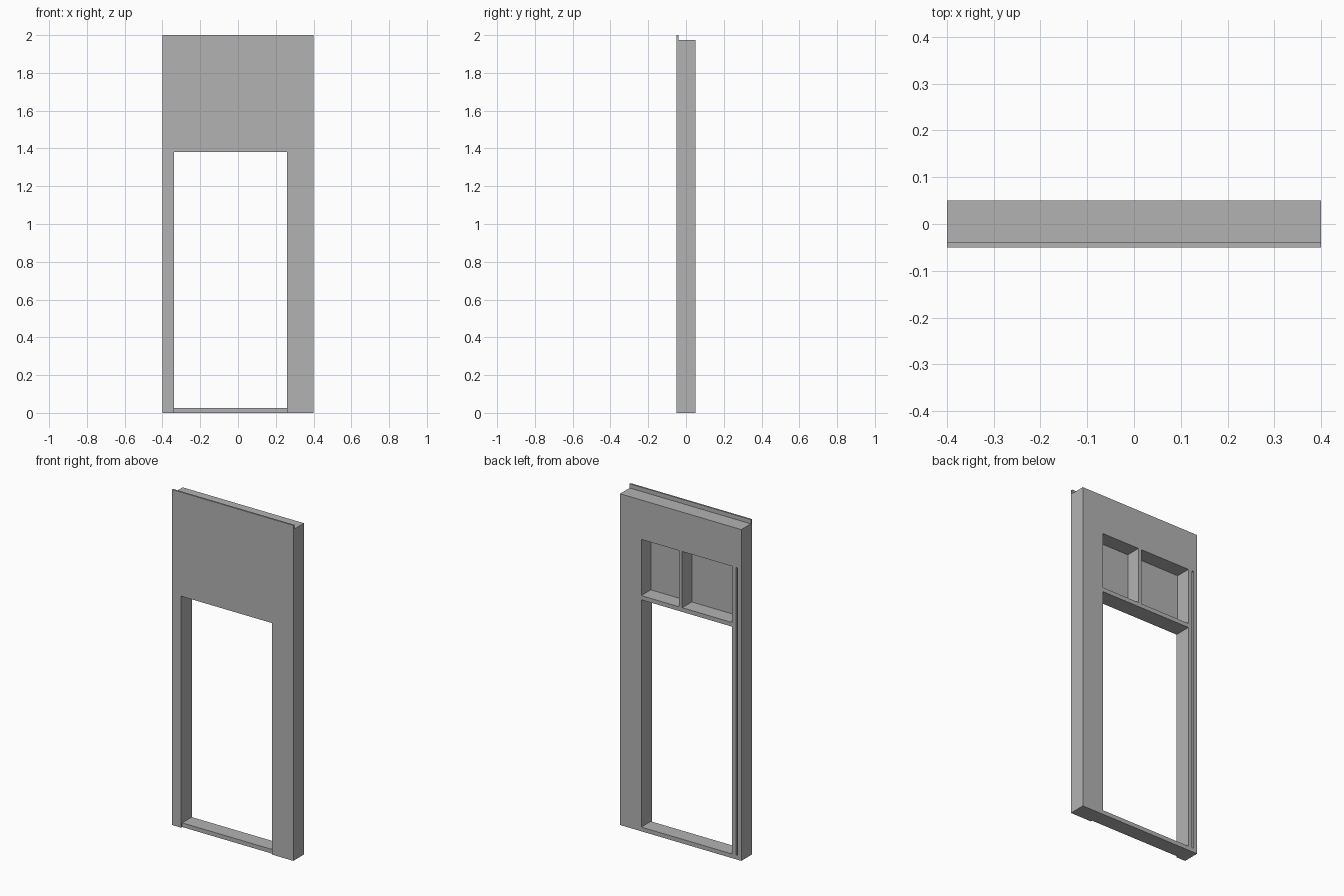
import bpy

cube = bpy.data.objects.get("Cube")
if cube:
    bpy.data.objects.remove(cube, do_unlink=True)

grey = bpy.data.materials.new("plain grey")
grey.use_nodes = True
colour = (0.45, 0.45, 0.45, 1)
grey.diffuse_color = colour
grey.node_tree.nodes["Principled BSDF"].inputs["Base Color"].default_value = colour


def box(name, x, y, z):
    """Box from (min, max) ranges on each axis."""
    bpy.ops.mesh.primitive_cube_add(size=1)
    ob = bpy.context.object
    ob.name = name
    spans = (x, y, z)
    for v in ob.data.vertices:
        v.co = [s[0] if c < 0 else s[1] for c, s in zip(v.co, spans)]
    ob.data.materials.append(grey)
    return ob


def cut(target, name, x, y, z):
    """Subtract a box and keep it as a hidden helper."""
    cutter = box(name, x, y, z)
    cutter.hide_render = True
    cutter.hide_viewport = True
    cutter.display_type = 'WIRE'
    mod = target.modifiers.new(name, 'BOOLEAN')
    mod.operation = 'DIFFERENCE'
    mod.solver = 'EXACT'
    mod.object = cutter


# Main dimensions
left, right = -0.34, 0.26       # door opening sides
skin = -0.04                    # back of the thin front sheet
back = 0.05
rail = 0.025                    # sill and lintel height
head = 1.38                     # top of door opening
frame_top = 1.74                # top of pockets above the door
through = (-0.1, 0.1)
from_back = (skin, 0.1)

wall = box("door_wall_panel", (-0.4, 0.4), (-0.05, back), (0, 2))

# Top edge, where only the front sheet continues upward
cut(wall, "top_rebate_cutter", (-0.5, 0.5), from_back, (2 - rail, 2.1))

# Door opening, with the front sheet cut down past the sill
cut(wall, "door_opening_cutter", (left, right), through, (rail, head))
cut(wall, "sill_notch_cutter", (left, right), (-0.1, skin), (-0.1, head))

# Two pockets above the lintel, split by a mullion
for name, x in (("left", (0.01, right)), ("right", (left, -0.01))):
    cut(wall, name + "_pocket_cutter", x, from_back, (head + rail, frame_top))

# Narrow groove beside the door post
cut(wall, "post_groove_cutter", (-0.376, -0.365), from_back, (rail, frame_top))

# Apply the cuts, then remove the helpers
bpy.ops.object.select_all(action='DESELECT')
bpy.context.view_layer.objects.active = wall
wall.select_set(True)
for mod in list(wall.modifiers):
    cutter = mod.object
    bpy.ops.object.modifier_apply(modifier=mod.name)
    bpy.data.objects.remove(cutter, do_unlink=True)
